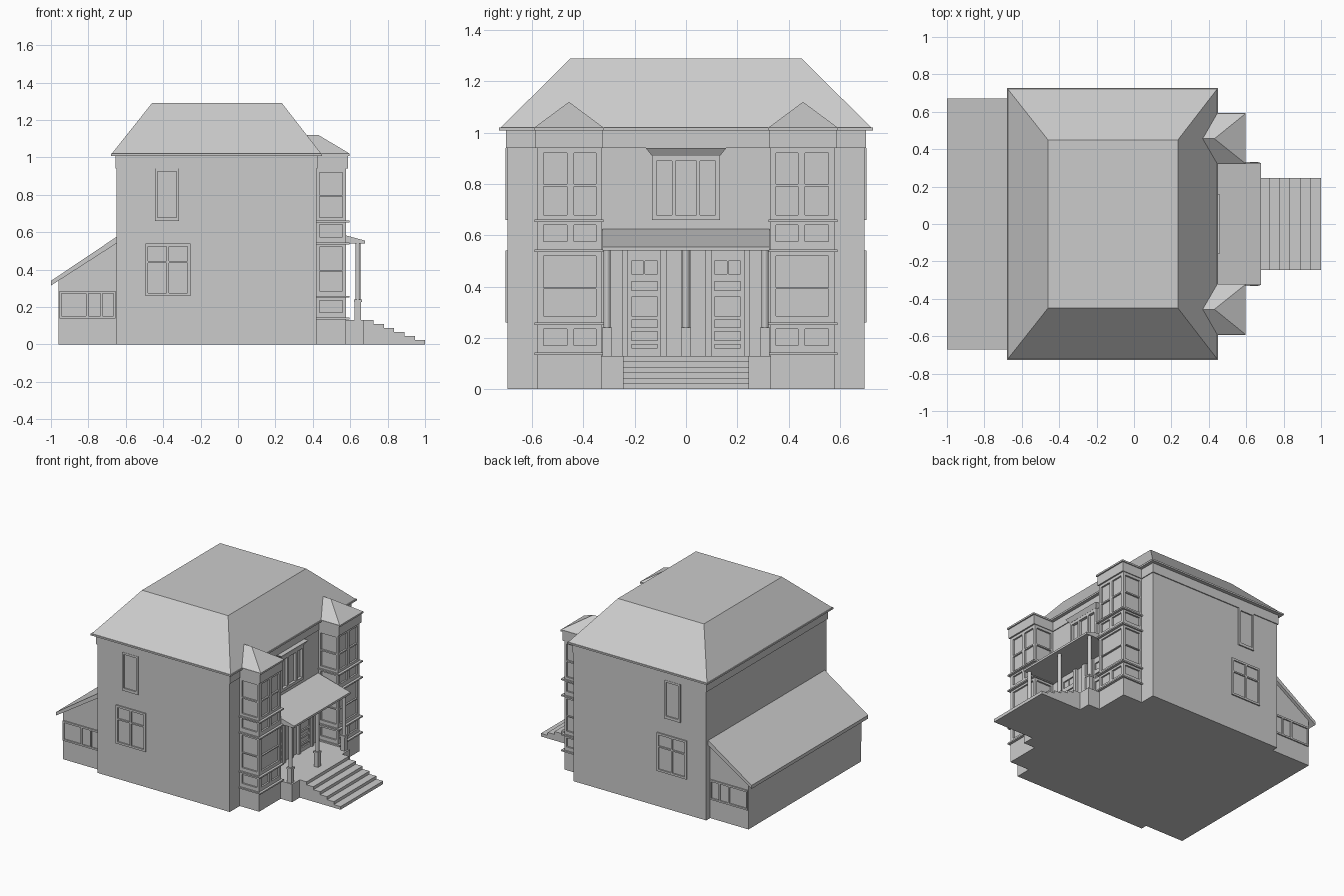
import bpy, math

if "Cube" in bpy.data.objects:
    bpy.data.objects.remove(bpy.data.objects["Cube"])


def mesh(name, verts, faces):
    me = bpy.data.meshes.new(name)
    me.from_pydata(verts, [], faces)
    ob = bpy.data.objects.new(name, me)
    bpy.context.collection.objects.link(ob)
    return ob


CUBE = [(3, 2, 1, 0), (4, 5, 6, 7), (0, 1, 5, 4), (1, 2, 6, 5), (2, 3, 7, 6), (3, 0, 4, 7)]


def rect(x0, x1, y0, y1, z):
    y0, y1 = sorted((y0, y1))
    return [(x0, y0, z), (x1, y0, z), (x1, y1, z), (x0, y1, z)]


def loft(name, a, b):
    return mesh(name, rect(*a) + rect(*b), CUBE)


def boxes(name, items):
    """One object out of several boxes (x0, x1, y0, y1, z0, z1)."""
    v, f = [], []
    for x0, x1, y0, y1, z0, z1 in items:
        n = len(v)
        v += rect(x0, x1, y0, y1, z0) + rect(x0, x1, y0, y1, z1)
        f += [tuple(i + n for i in q) for q in CUBE]
    return mesh(name, v, f)


def prism(name, profile, y0, y1):
    """Extrude an (x, z) profile along y."""
    n = len(profile)
    v = [(x, y, z) for y in (y0, y1) for x, z in profile]
    f = [tuple(range(n)), tuple(range(2 * n - 1, n - 1, -1))]
    f += [((i + 1) % n, i, i + n, (i + 1) % n + n) for i in range(n)]
    ob = mesh(name, v, f)
    return ob


def frame(axis, p0, p1, us, zs):
    """Bars of a frame: solid spans us (along wall) and zs (height)."""
    u0, u1, z0, z1 = us[0][0], us[-1][1], zs[0][0], zs[-1][1]
    bars = [(a, b, z0, z1) for a, b in us] + [(u0, u1, a, b) for a, b in zs]
    if axis == 'x':
        return [(p0, p1, a, b, c, d) for a, b, c, d in bars]
    return [(a, b, p0, p1, c, d) for a, b, c, d in bars]


# main body, frieze and hipped roof
boxes("main_walls", [(-0.65, 0.42, -0.695, 0.695, 0, 1.0)])
boxes("frieze", [(-0.656, 0.426, -0.702, 0.702, 0.94, 1.01)])
boxes("roof_eave", [(-0.68, 0.45, -0.728, 0.728, 1.008, 1.02)])
loft("main_roof", (-0.675, 0.445, -0.722, 0.722, 1.02), (-0.46, 0.235, -0.45, 0.45, 1.29))

# rear lean-to
prism("lean_to_walls", [(-0.96, 0), (-0.65, 0), (-0.65, 0.545), (-0.96, 0.345)], -0.65, 0.65)
prism("lean_to_roof", [(-1.0, 0.315), (-0.65, 0.54), (-0.65, 0.575), (-1.0, 0.34)], -0.672, 0.672)

# side windows on both flanks
for s, side in ((-1, "left"), (1, "right")):
    a, b = s * 0.69, s * 0.704
    boxes("upper_window_" + side, frame('y', a, b, [(-0.445, -0.43), (-0.33, -0.315)],
          [(0.66, 0.68), (0.925, 0.94)]))
    boxes("lower_window_" + side, frame('y', a, b, [(-0.495, -0.48), (-0.382, -0.37), (-0.27, -0.255)],
          [(0.26, 0.275), (0.435, 0.445), (0.525, 0.54)]))
    boxes("lean_to_window_" + side, frame('y', s * 0.645, s * 0.659,
          [(-0.955, -0.945), (-0.812, -0.8), (-0.735, -0.725), (-0.665, -0.655)],
          [(0.14, 0.152), (0.272, 0.285)]))

# two storey bays
LEVELS = [
    (2, [(0.14, 0.17), (0.235, 0.255)]),
    (1, [(0.255, 0.285), (0.39, 0.397), (0.52, 0.54)]),
    (2, [(0.54, 0.575), (0.64, 0.66)]),
    (2, [(0.66, 0.68), (0.79, 0.80), (0.92, 0.945)]),
]
for s, side in ((-1, "left"), (1, "right")):
    parts = [(0.40, 0.565, s * 0.342, s * 0.568, 0, 1.0),
             (0.40, 0.577, s * 0.33, s * 0.58, 0, 0.14)]
    for cols, zs in LEVELS:
        us = [(0.33, 0.35), (0.437, 0.463), (0.555, 0.58)]
        if cols == 1:
            us = [us[0], us[2]]
        us = sorted(tuple(sorted((s * p, s * q))) for p, q in us)
        parts += frame('x', 0.565, 0.577, us, zs)
        for p, q in ((0.33, 0.342), (0.568, 0.58)):
            parts += frame('y', s * p, s * q, [(0.42, 0.437), (0.56, 0.577)], zs)
    boxes("bay_" + side, parts)
    boxes("bay_ledges_" + side, [(0.41, 0.595, s * 0.321, s * 0.591, z - 0.005, z + 0.005)
                                 for z in (0.138, 0.255, 0.54, 0.657)])
    boxes("bay_cornice_" + side, [(0.41, 0.588, s * 0.325, s * 0.586, 0.94, 1.01),
                                  (0.41, 0.597, s * 0.32, s * 0.593, 1.008, 1.02)])
    ya, yb, yc = s * 0.322, s * 0.591, s * 0.456
    mesh("bay_roof_" + side,
         [(0.36, ya, 1.02), (0.597, ya, 1.02), (0.597, yb, 1.02), (0.36, yb, 1.02),
          (0.36, yc, 1.12), (0.43, yc, 1.12)],
         [(0, 3, 2, 1), (0, 1, 5, 4), (1, 2, 5), (2, 3, 4, 5), (3, 0, 4)])

# window between the bays with flared head
boxes("centre_window", frame('x', 0.415, 0.44, [(-0.133, -0.115), (-0.055, -0.04), (0.04, 0.055), (0.115, 0.133)],
      [(0.66, 0.68), (0.89, 0.92)]))
loft("centre_window_head", (0.415, 0.441, -0.133, 0.133, 0.91), (0.415, 0.46, -0.157, 0.157, 0.94))

# porch floor, steps and roof
boxes("porch_floor", [(0.41, 0.67, -0.332, 0.332, 0, 0.13)])
boxes("steps", [(0.6, 0.725 + 0.055 * i, -0.245, 0.245, 0, 0.13 - 0.0215 * i) for i in range(6)])
prism("porch_roof", [(0.41, 0.54), (0.68, 0.54), (0.68, 0.555), (0.41, 0.628)], -0.325, 0.325)

# porch columns on pedestals
for y, side in ((-0.308, "left"), (0, "centre"), (0.308, "right")):
    boxes("pedestal_" + side, [(0.624, 0.658, y - 0.017, y + 0.017, 0.13, 0.232),
                               (0.62, 0.662, y - 0.02, y + 0.02, 0.228, 0.24)])
    bpy.ops.mesh.primitive_cylinder_add(vertices=12, radius=0.013, depth=0.3, location=(0.641, y, 0.39))
    bpy.context.object.name = "column_" + side

# twin front doors with transoms and pilasters
for s, side in ((-1, "left"), (1, "right")):
    def ys(*spans):
        return sorted(tuple(sorted((s * p, s * q))) for p, q in spans)
    parts = frame('x', 0.415, 0.43, ys((0.10, 0.112), (0.213, 0.228)),
                  [(0.13, 0.16), (0.175, 0.19), (0.225, 0.24), (0.27, 0.285), (0.36, 0.385),
                   (0.42, 0.45), (0.5, 0.54)])
    parts += frame('x', 0.415, 0.428, ys((0.16, 0.165)), [(0.45, 0.5)])[:1]
    for p, q in ((0.075, 0.10), (0.228, 0.25)):
        parts.append((0.415, 0.44, s * p, s * q, 0.13, 0.54))
    boxes("door_" + side, parts)
boxes("door_centre_pilaster", [(0.415, 0.436, -0.018, 0.018, 0.13, 0.54)])

# consistent outward normals
import bmesh
for ob in bpy.data.objects:
    bm = bmesh.new()
    bm.from_mesh(ob.data)
    bmesh.ops.recalc_face_normals(bm, faces=bm.faces)
    bm.to_mesh(ob.data)
    bm.free()
